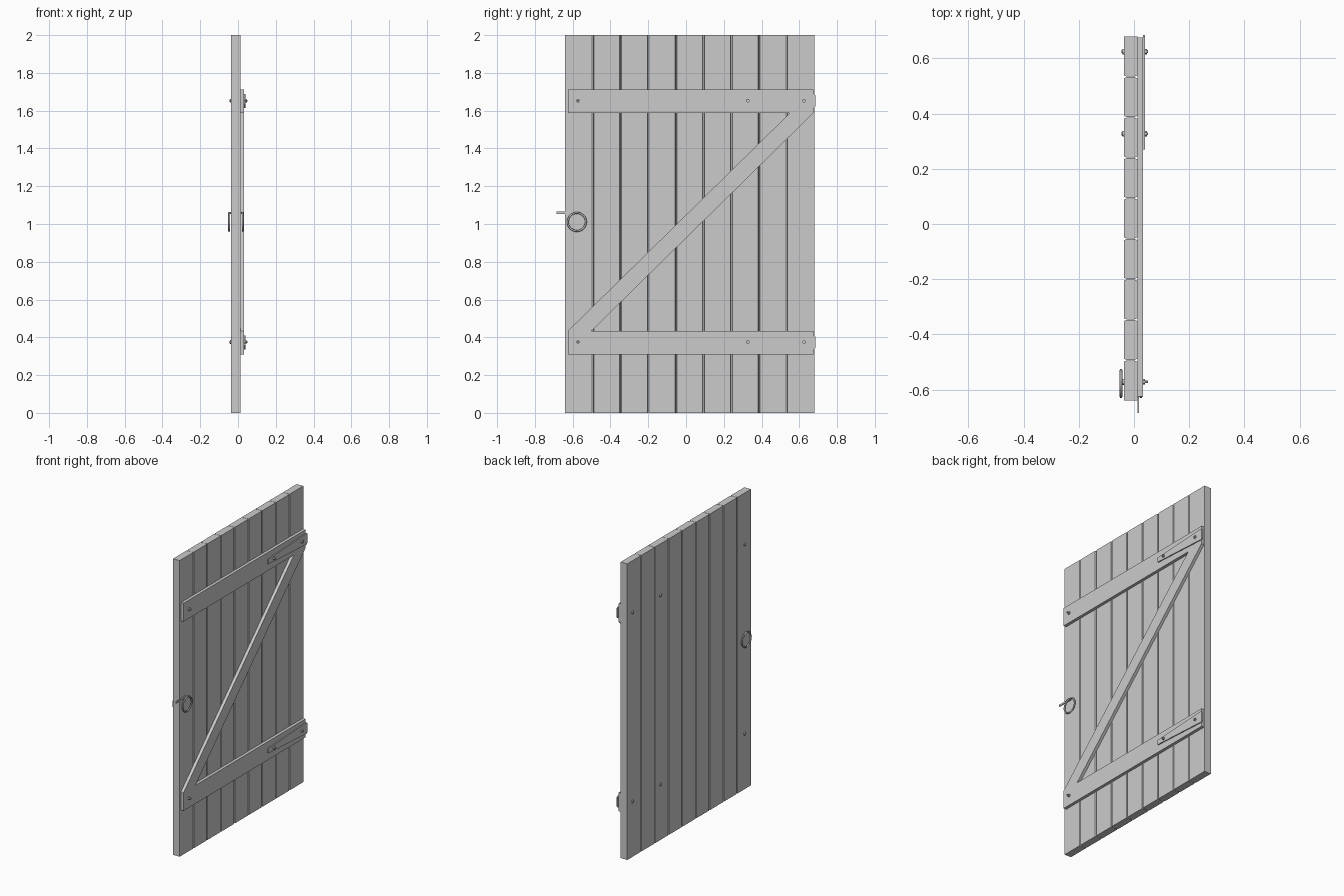
import bpy, bmesh, math
from mathutils import Matrix, Vector

if "Cube" in bpy.data.objects:
    bpy.data.objects.remove(bpy.data.objects["Cube"])


def finish(name, bm, smooth=False):
    bmesh.ops.recalc_face_normals(bm, faces=bm.faces)
    me = bpy.data.meshes.new(name)
    bm.to_mesh(me)
    bm.free()
    ob = bpy.data.objects.new(name, me)
    bpy.context.collection.objects.link(ob)
    if smooth:
        bpy.context.view_layer.objects.active = ob
        ob.select_set(True)
        bpy.ops.object.shade_smooth_by_angle(angle=math.radians(35))
        ob.select_set(False)
    return ob


def prism(name, outline, offset):
    """Extrude a closed 3D outline along an offset vector."""
    bm = bmesh.new()
    face = bm.faces.new([bm.verts.new(p) for p in outline])
    ext = bmesh.ops.extrude_face_region(bm, geom=[face])
    moved = [v for v in ext["geom"] if isinstance(v, bmesh.types.BMVert)]
    bmesh.ops.translate(bm, verts=moved, vec=Vector(offset))
    return finish(name, bm)


def slab(name, outline_yz, x0, x1):
    return prism(name, [(x0, y, z) for y, z in outline_yz], (x1 - x0, 0, 0))


def rod(bm, x0, x1, y, z, r0, r1, sides):
    """Cylinder or cone along x."""
    mat = Matrix.Translation(((x0 + x1) / 2, y, z)) @ Matrix.Rotation(math.pi / 2, 4, 'Y')
    bmesh.ops.create_cone(bm, cap_ends=True, segments=sides, radius1=r0,
                          radius2=r1, depth=x1 - x0, matrix=mat)


BACK, FACE, BATTEN, STRAP = -0.037, 0.012, 0.032, 0.039
Y0, Y1, COUNT = -0.64, 0.68, 9
HEIGHTS = (("lower", 0.372), ("upper", 1.65))

# Vertical planks with chamfered seams
pitch = (Y1 - Y0) / COUNT
for i in range(COUNT):
    a, b = Y0 + i * pitch, Y0 + (i + 1) * pitch
    cy, cx = 0.005, 0.012
    left = [(BACK, a), (FACE, a)] if i == 0 else [
        (BACK, a + cy), (BACK + cx, a + .0007), (FACE - cx, a + .0007), (FACE, a + cy)]
    right = [(FACE, b), (BACK, b)] if i == COUNT - 1 else [
        (FACE, b - cy), (FACE - cx, b - .0007), (BACK + cx, b - .0007), (BACK, b - cy)]
    prism(f"plank_{i + 1}", [(x, y, 0) for x, y in left + right], (0, 0, 2))

# Diagonal brace
slab("diagonal_brace", [(-0.625, 0.434), (-0.50, 0.434), (0.675, 1.588), (0.55, 1.588)],
     FACE, BATTEN)

for label, z in HEIGHTS:
    # Horizontal batten
    slab(f"{label}_batten", [(-0.625, z - .062), (0.675, z - .062),
                             (0.675, z + .062), (-0.625, z + .062)], FACE, BATTEN)
    # Tapered hinge strap
    slab(f"{label}_hinge_strap", [(0.27, z - .014), (0.678, z - .036), (0.685, z - .028),
                                  (0.685, z + .032), (0.678, z + .039), (0.27, z + .018)],
         BATTEN, STRAP)
    # Through bolts with a hex nut in front and a domed head behind
    for n, (y, seat) in enumerate(((0.625, STRAP), (0.327, STRAP), (-0.572, BATTEN))):
        bm = bmesh.new()
        zc = z + 0.003
        rod(bm, BACK, 0.051, y, zc, .005, .005, 10)
        rod(bm, seat, seat + .008, y, zc, .010, .010, 6)
        rod(bm, BACK - .004, BACK, y, zc, .010, .010, 12)
        rod(bm, BACK - .008, BACK - .004, y, zc, .005, .010, 12)
        finish(f"{label}_bolt_{n + 1}", bm, True)

# Ring handles on both sides
RY, RZ = -0.578, 1.011
for side, x in (("back", -0.047), ("front", 0.025)):
    bpy.ops.mesh.primitive_torus_add(major_radius=0.048, minor_radius=0.005,
                                     major_segments=32, minor_segments=8,
                                     location=(x, RY, RZ), rotation=(0, math.pi / 2, 0))
    bpy.context.object.name = f"{side}_ring_handle"
    bpy.ops.object.shade_smooth_by_angle(angle=math.radians(50))
    bpy.context.object.select_set(False)

# Spindle joining the rings
bm = bmesh.new()
rod(bm, -0.047, 0.025, RY, RZ + .048, .005, .005, 12)
finish("handle_spindle", bm, True)

# Latch bar
slab("latch_bar", [(-0.685, 1.054), (RY, 1.054), (RY, 1.066), (-0.685, 1.066)], 0.0125, 0.019)
